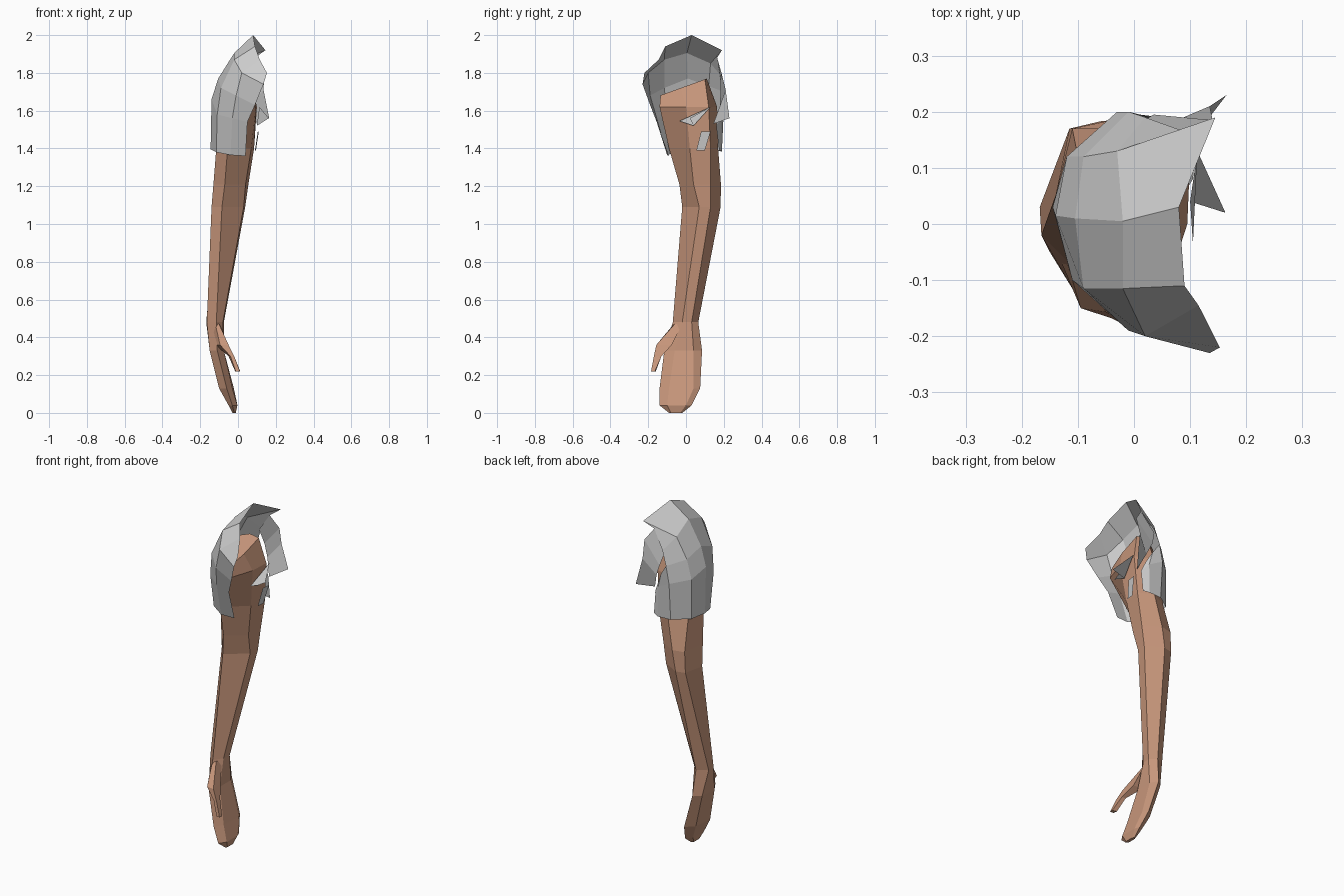
import bpy, bmesh

skin = bpy.data.materials.new("skin")
skin.diffuse_color = (0.58, 0.31, 0.2, 1)


def ring(z, *xy, tilt=0.0):
    """Level (or y-tilted) cross-section from x, y pairs."""
    return [(x, y, z + tilt * y) for x, y in xy]


def loft(name, rows, closed=True, caps=(False, False), mat=None):
    """Skin successive rows of points with flat quads."""
    bm = bmesh.new()
    vs = [[bm.verts.new(p) for p in row] for row in rows]
    n = len(rows[0])
    for a, b in zip(vs, vs[1:]):
        for i in range(n if closed else n - 1):
            j = (i + 1) % n
            bm.faces.new((a[i], a[j], b[j], b[i]))
    for use, row in zip(caps, (vs[0], vs[-1])):
        if use:
            bm.faces.new(row)
    bmesh.ops.recalc_face_normals(bm, faces=bm.faces)
    me = bpy.data.meshes.new(name)
    bm.to_mesh(me)
    bm.free()
    ob = bpy.data.objects.new(name, me)
    bpy.context.collection.objects.link(ob)
    if mat:
        me.materials.append(mat)
    return ob


# Six-sided sections: inner front, inner back, back, outer back, outer front, front
wrist = ring(0.48, (-.08, -.02), (-.075, .03), (-.11, .065), (-.168, .03), (-.165, -.02), (-.115, -.07))

# Arm from shoulder stump to wrist
loft("arm", [
    ring(1.73, (.06, -.03), (.065, .10), (.0, .11), (-.05, .08), (-.05, -.06), (.04, -.135), tilt=.36),
    ring(1.62, (.095, .0), (.10, .12), (.0, .165), (-.10, .11), (-.10, -.06), (.05, -.14)),
    ring(1.40, (.07, .02), (.085, .13), (.0, .17), (-.10, .12), (-.115, .0), (-.055, -.09)),
    ring(1.21, (.04, .04), (.055, .13), (-.04, .185), (-.11, .17), (-.13, .03), (-.07, -.035)),
    ring(1.09, (.03, .07), (.038, .13), (-.06, .183), (-.115, .17), (-.14, .05), (-.085, -.02)),
    wrist,
], caps=(True, False), mat=skin)

# Mitten hand
loft("hand", [
    wrist,
    ring(0.33, (-.075, -.06), (-.075, .04), (-.10, .085), (-.14, .05), (-.15, -.05), (-.11, -.115)),
    ring(0.13, (-.03, -.09), (-.022, .04), (-.04, .075), (-.085, .03), (-.10, -.08), (-.06, -.14)),
    ring(0.04, (-.003, -.10), (-.003, .0), (-.015, .03), (-.045, .0), (-.05, -.09), (-.03, -.14)),
    ring(0.0, (-.012, -.08), (-.012, -.03), (-.02, -.02), (-.03, -.03), (-.03, -.08), (-.02, -.09)),
], caps=(False, True), mat=skin)

# Thumb with a broad webbed root
loft("thumb", [
    ring(0.47, (-.09, -.02), (-.15, -.02), (-.12, -.065), (-.10, -.06)),
    ring(0.36, (-.06, -.075), (-.12, -.075), (-.095, -.15), (-.05, -.157)),
    ring(0.30, (-.025, -.13), (-.05, -.13), (-.04, -.168), (-.02, -.17)),
    ring(0.22, (.012, -.165), (-.015, -.16), (-.012, -.182), (.01, -.185)),
], caps=(True, True), mat=skin)

# Sleeve: columns run from the torso-side rim over the shoulder down to the cuff
loft("sleeve", [
    [(.153, -.22, 1.80), (.135, -.23, 1.74), (.09, -.19, 1.63), (.05, -.155, 1.54), (.04, -.09, 1.36)],
    [(.115, -.145, 1.87), (.02, -.20, 1.80), (-.01, -.19, 1.68), (-.03, -.155, 1.56), (-.04, -.10, 1.365)],
    [(.09, -.11, 1.94), (-.02, -.115, 1.87), (-.09, -.115, 1.72), (-.11, -.10, 1.58), (-.115, -.06, 1.38)],
    [(.08, .03, 2.0), (-.02, .005, 1.905), (-.105, .01, 1.77), (-.14, .015, 1.66), (-.145, .03, 1.395)],
    [(.145, .19, 1.92), (-.03, .13, 1.85), (-.09, .12, 1.73), (-.12, .12, 1.62), (-.12, .12, 1.39)],
    [(.09, .165, 1.88), (.02, .19, 1.78), (-.01, .20, 1.70), (-.03, .20, 1.60), (-.03, .185, 1.385)],
], closed=False)

# Lower back of the sleeve, wrapping round to the inner arm
loft("sleeve_back_panel", [
    [(-.01, .20, 1.70), (-.03, .20, 1.60), (-.03, .185, 1.385)],
    [(.03, .19, 1.64), (.05, .185, 1.56), (.05, .19, 1.385)],
    [(.06, .17, 1.58), (.085, .16, 1.52), (.085, .175, 1.39)],
], closed=False)

# Strap curving down behind the armpit
loft("sleeve_back_strap", [
    [(.09, .165, 1.88), (.01, .18, 1.77)],
    [(.14, .185, 1.81), (.035, .195, 1.69)],
    [(.135, .21, 1.71), (.065, .18, 1.62)],
    [(.165, .23, 1.56), (.10, .145, 1.53)],
], closed=False)

# Loose cloth under the armpit
loft("armpit_flap", [
    [(.105, -.035, 1.545), (.113, .13, 1.62)],
    [(.10, .04, 1.52), (.163, .02, 1.56)],
], closed=False)
loft("underarm_panel", [
    [(.09, .055, 1.39), (.105, .08, 1.49)],
    [(.095, .10, 1.39), (.11, .13, 1.49)],
], closed=False)
